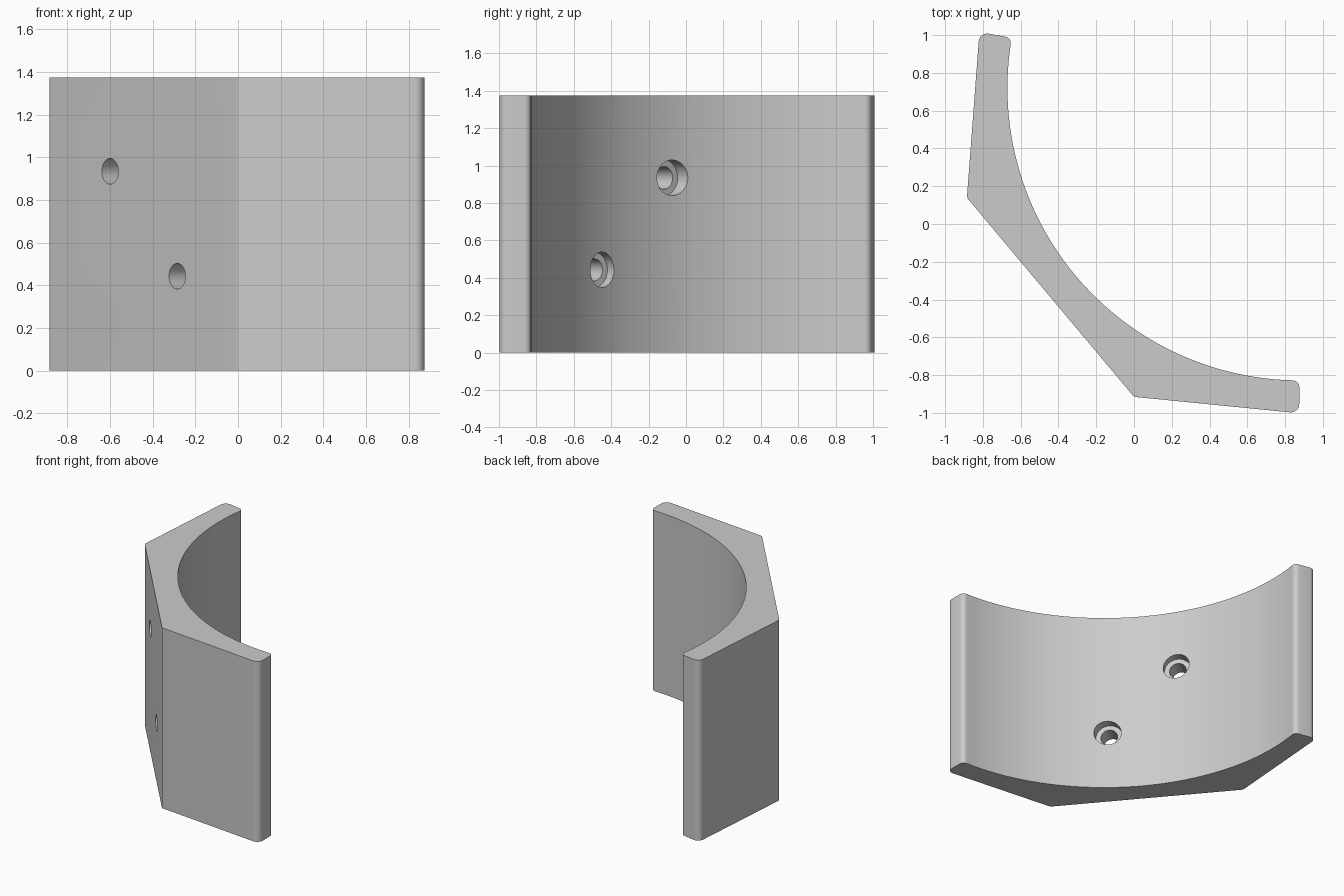
import bpy, bmesh
from math import radians, cos, sin, tan
from mathutils import Vector, Matrix

cube = bpy.data.objects.get("Cube")
if cube:
    bpy.data.objects.remove(cube, do_unlink=True)

HEIGHT = 1.375
CENTRE = Vector((0.878, 0.72))   # centre of the concave arc
RADIUS = 1.548
AXIS = radians(40)               # plan symmetry axis
FLAT = 1.72                      # arc centre to outer flat

grey = bpy.data.materials.new("light grey")
grey.use_nodes = True
grey.diffuse_color = (0.6, 0.6, 0.6, 1)
grey.node_tree.nodes["Principled BSDF"].inputs["Base Color"].default_value = (0.6, 0.6, 0.6, 1)


def mirrored(p):
    """Reflect a plan point across the symmetry axis."""
    d = p - CENTRE
    c, s = cos(2 * AXIS), sin(2 * AXIS)
    return CENTRE + Vector((c * d.x + s * d.y, s * d.x - c * d.y))


def fillet(before, corner, after, r, steps=8):
    """Round a plan corner with a circular arc."""
    a, b = (before - corner).normalized(), (after - corner).normalized()
    half = a.angle(b) / 2
    mid = corner + (a + b).normalized() * (r / sin(half))
    start = corner + a * (r / tan(half)) - mid
    end = corner + b * (r / tan(half)) - mid
    turn = start.angle_signed(end)
    return [mid + Matrix.Rotation(-turn * i / steps, 2) @ start for i in range(steps + 1)]


def arc_point(angle):
    return CENTRE + RADIUS * Vector((cos(angle), sin(angle)))


# Plan profile: one half, then its reflection
bend = Vector((0, -0.915))
outer = Vector((0.875, -1.002))
inner = Vector((0.875, CENTRE.y - RADIUS))
half = fillet(mirrored(bend), bend, outer, 0.03, 4)
half += fillet(bend, outer, inner, 0.045)
half += fillet(outer, inner, inner - Vector((1, 0)), 0.035)
first = radians(268.3)
last = 2 * (AXIS + radians(180)) - first
arc = [arc_point(first + (last - first) * i / 64) for i in range(65)]
profile = half + arc + [mirrored(p) for p in reversed(half)]

# Extruded bracket body
bm = bmesh.new()
face = bm.faces.new([bm.verts.new((p.x, p.y, 0)) for p in profile])
top = bmesh.ops.extrude_face_region(bm, geom=[face])["geom"]
bmesh.ops.translate(bm, vec=(0, 0, HEIGHT), verts=[v for v in top if isinstance(v, bmesh.types.BMVert)])
bmesh.ops.recalc_face_normals(bm, faces=bm.faces)
mesh = bpy.data.meshes.new("curved_bracket")
bm.to_mesh(mesh)
bm.free()
mesh.materials.append(grey)
bracket = bpy.data.objects.new("curved_bracket", mesh)
bpy.context.collection.objects.link(bracket)

# Counterbored screw holes, square to the outer flat
normal = Vector((cos(AXIS), sin(AXIS), 0))
along = Vector((sin(AXIS), -cos(AXIS), 0))
flat_mid = CENTRE.to_3d() - normal * FLAT


def cut(name, side, z, r, start, end):
    """Drill a cylinder between two distances from the flat."""
    where = flat_mid + along * side + normal * (start + end) / 2 + Vector((0, 0, z))
    bpy.ops.mesh.primitive_cylinder_add(vertices=48, radius=r, depth=end - start, location=where,
                                        rotation=normal.to_track_quat('Z', 'Y').to_euler())
    tool = bpy.context.object
    tool.name = name
    tool.data.materials.append(grey)
    tool.hide_render = True
    mod = bracket.modifiers.new(name, 'BOOLEAN')
    mod.operation = 'DIFFERENCE'
    mod.solver = 'EXACT'
    mod.object = tool
    bpy.context.view_layer.objects.active = bracket
    bpy.ops.object.modifier_apply(modifier=name)
    bpy.data.objects.remove(tool, do_unlink=True)


for side, z in ((-0.245, 0.935), (0.245, 0.443)):
    cut("screw_hole", side, z, 0.06, -0.2, 0.5)
    cut("counterbore", side, z, 0.095, 0.125, 0.5)

bpy.ops.object.select_all(action='DESELECT')
bracket.select_set(True)
bpy.context.view_layer.objects.active = bracket
bpy.ops.object.shade_smooth_by_angle(angle=radians(25))
